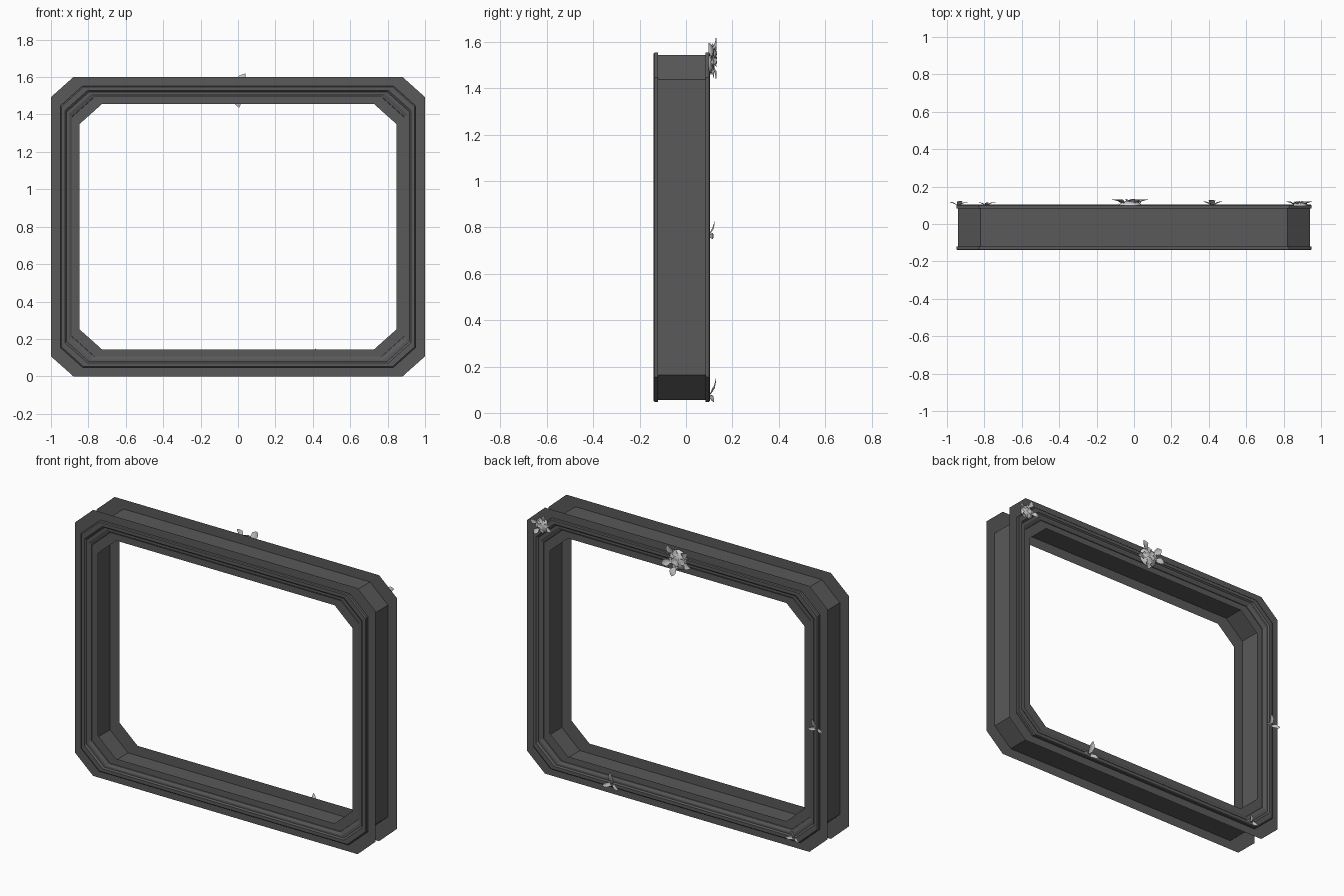
import bpy, math, random
from mathutils import Vector, Matrix

if "Cube" in bpy.data.objects:
    bpy.data.objects.remove(bpy.data.objects["Cube"])

random.seed(4)
FRONT, BACK = -0.12, 0.084

dark = bpy.data.materials.new("dark_frame")
dark.diffuse_color = (0.1, 0.1, 0.1, 1)
dark.use_nodes = True
dark.node_tree.nodes["Principled BSDF"].inputs["Base Color"].default_value = dark.diffuse_color


def make_object(name, verts, faces, smooth=False):
    me = bpy.data.meshes.new(name)
    me.from_pydata(verts, [], faces)
    me.update()
    ob = bpy.data.objects.new(name, me)
    bpy.context.collection.objects.link(ob)
    if smooth:
        for p in me.polygons:
            p.use_smooth = True
    return ob


def loop8(d, y):
    """Rectangle with clipped corners, inset by d from the outer edge."""
    a, h = 1 - d, 0.8 - d * 0.94
    cx, cz = 0.12, 0.107
    q = [(a, h - cz), (a - cx, h), (cx - a, h), (-a, h - cz),
         (-a, cz - h), (cx - a, -h), (a - cx, -h), (a, cz - h)]
    return [(x, y, z + 0.8) for x, z in q]


def ring(name, profile, flip=False):
    """Sweep an open (inset, y) profile round the frame."""
    verts, faces = [], []
    for d, y in profile:
        verts += loop8(d, y)
    for k in range(len(profile) - 1):
        for i in range(8):
            j = (i + 1) % 8
            f = (k * 8 + i, k * 8 + j, k * 8 + 8 + j, k * 8 + 8 + i)
            faces.append(f[::-1] if flip else f)
    make_object(name, verts, faces).data.materials.append(dark)


# Thin face plates and the walls joining them
ring("front_plate", [(0, FRONT), (0.153, FRONT)], True)
ring("back_plate", [(0, BACK), (0.153, BACK)])
ring("outer_wall", [(0.06, FRONT), (0.06, BACK)])
ring("inner_wall", [(0.09, FRONT), (0.09, BACK)], True)

# Raised stepped moulding on both faces
MOULDING = [(0.05, 0), (0.05, 0.015), (0.055, 0.020), (0.076, 0.020),
            (0.084, 0.012), (0.096, 0.012), (0.112, 0.004), (0.113, 0)]
ring("front_moulding", [(d, FRONT - h) for d, h in MOULDING], True)
ring("back_moulding", [(d, BACK + h) for d, h in MOULDING])


def blade(length, width, rise, curl, angle, start=0.0):
    """Folded pointed leaf in the xz plane, arching out along +y."""
    rows = [(0, 0.12), (0.25, 0.8), (0.5, 1.0), (0.8, 0.5), (1, 0.02)]
    verts, faces = [], []
    rot = Matrix.Rotation(-angle, 3, 'Y')
    for t, w in rows:
        y = rise * math.sin(t * math.pi * 0.75) + curl * t * t
        for s in (-1, 0, 1):
            p = Vector((start + length * t, y + abs(s) * w * width * 0.2, s * w * width / 2))
            verts.append(rot @ p)
    for r in range(len(rows) - 1):
        for c in range(2):
            i = r * 3 + c
            faces.append((i, i + 1, i + 4, i + 3))
    return verts, faces


def join_parts(name, parts, centre):
    verts, faces = [], []
    for v, f in parts:
        n = len(verts)
        verts += [Vector(p) + Vector(centre) for p in v]
        faces += [tuple(i + n for i in q) for q in f]
    return make_object(name, verts, faces, True)


def sprig(name, centre, leaves):
    """Small leaf cluster: (length, angle in degrees) for each blade."""
    join_parts(name, [blade(l, l * 0.45, l * 0.22, l * 0.25, math.radians(a))
                      for l, a in leaves], centre)


def dome(r, h):
    verts, faces, n = [(0, h, 0)], [], 12
    for k in range(1, 5):
        t = k * math.pi / 8
        for i in range(n):
            a = math.tau * i / n
            verts.append((r * math.sin(t) * math.cos(a), h * math.cos(t),
                          r * math.sin(t) * math.sin(a)))
    for i in range(n):
        j = (i + 1) % n
        faces.append((0, 1 + j, 1 + i))
        for k in range(3):
            b = 1 + k * n
            faces.append((b + i, b + j, b + n + j, b + n + i))
    return verts, faces


def rose(name, centre, r, tips):
    """Domed bud wrapped in petals with outer leaves."""
    parts = [dome(r * 0.6, r * 0.26)]
    for count, start, rad, lift in ((3, 0.02, 0.34, 0.25), (4, 0.2, 0.42, 0.14)):
        for i in range(count):
            a = math.tau * (i + random.uniform(-0.15, 0.15)) / count
            v, f = blade(r * rad, r * 0.4, r * 0.05, -r * 0.05, a, r * start)
            parts.append(([p + Vector((0, r * lift, 0)) for p in v], f))
    for a in tips:
        v, f = blade(r * 0.6, r * 0.42, r * 0.12, r * 0.1, math.radians(a), r * 0.42)
        parts.append(([p + Vector((0, r * 0.12, 0)) for p in v], f))
    join_parts(name, parts, centre)


# Flowers and leaves on the back face
Y = BACK + 0.012
rose("top_flower", (-0.02, Y + 0.002, 1.535), 0.1, (55, 140, 190, 285, 340))
rose("corner_flower", (0.885, Y, 1.5), 0.072, (20, 110, 190, 310))
sprig("side_leaves", (-0.94, Y, 0.765), [(0.065, 75), (0.055, 185), (0.05, 350)])
sprig("bottom_leaves", (0.42, Y, 0.07), [(0.08, 95), (0.06, 200), (0.06, 340)])
sprig("corner_leaves", (-0.79, Y, 0.07), [(0.045, 80), (0.05, 350), (0.045, 200)])
